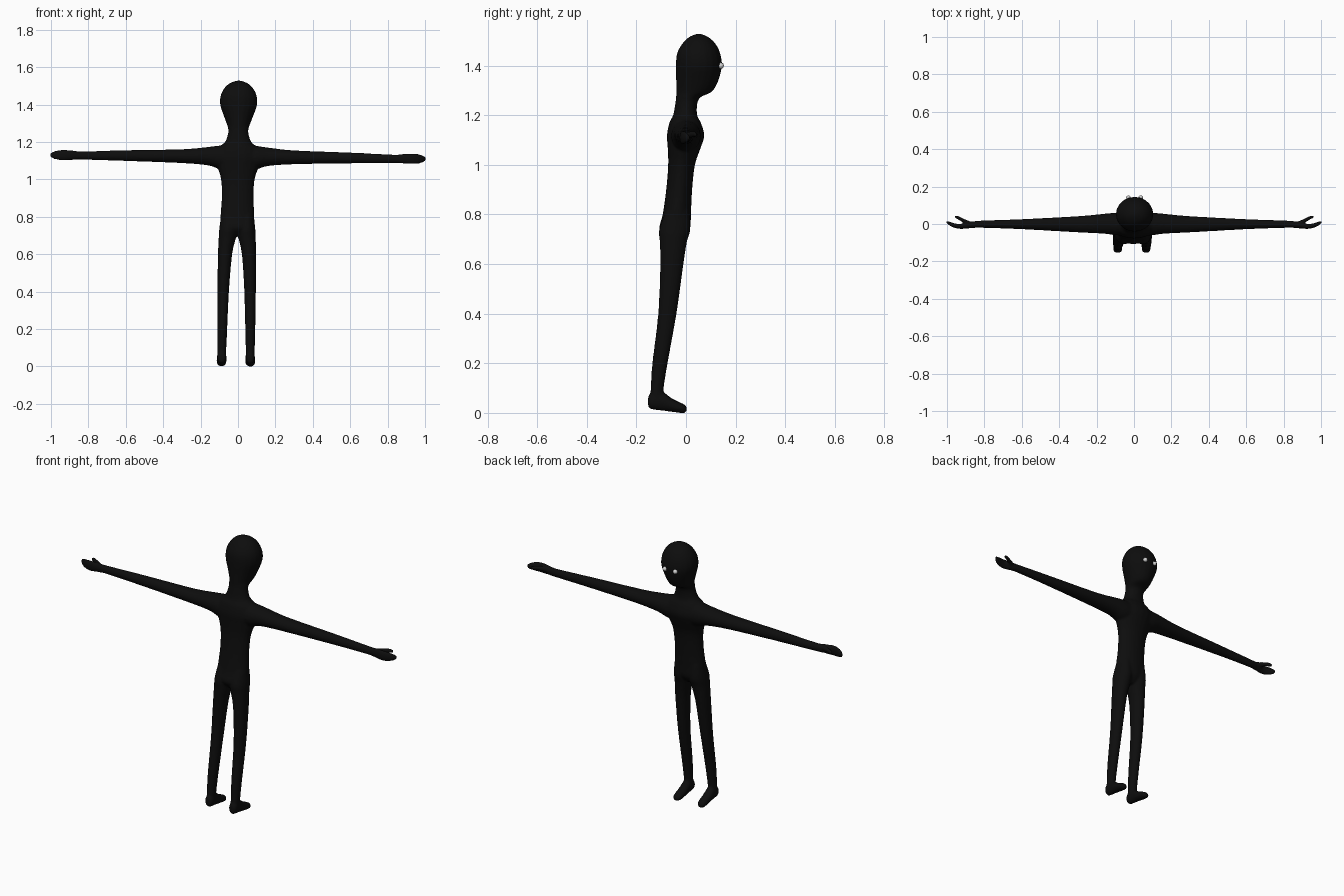
import bpy, bmesh, math
from mathutils import Vector, Matrix

SIDES = 20
TILT = Matrix.Translation((0, 0, 1.1)) @ Matrix.Rotation(0.0105, 4, 'Y') @ Matrix.Translation((0, 0, -1.1))


def material(name, rgb):
    m = bpy.data.materials.new(name)
    m.diffuse_color = (*rgb, 1)
    return m


black = material("black", (0.004, 0.004, 0.004))
white = material("eye white", (0.65, 0.65, 0.65))


def refine(rows, steps=3):
    """Catmull-Rom interpolation of profile rows."""
    out = []
    for i in range(len(rows) - 1):
        a, b, c, d = (rows[max(0, min(len(rows) - 1, i + k))] for k in (-1, 0, 1, 2))
        for s in range(steps):
            t = s / steps
            out.append([0.5 * (2 * q + (r - p) * t + (2 * p - 5 * q + 4 * r - w) * t * t
                               + (3 * q - p - 3 * r + w) * t ** 3)
                        for p, q, r, w in zip(a, b, c, d)])
    return out + [list(rows[-1])]


def loft(bm, rows, axis, side=1):
    """Rows: position along axis, then min and max across the two other axes."""
    others = [k for k in range(3) if k != axis]
    rings = []
    for pos, a0, a1, b0, b1 in refine(rows):
        ring = []
        for k in range(SIDES):
            t = 2 * math.pi * k / SIDES
            p = Vector((0, 0, 0))
            p[axis] = pos
            p[others[0]] = (a0 + a1) / 2 + (a1 - a0) / 2 * math.cos(t)
            p[others[1]] = (b0 + b1) / 2 + (b1 - b0) / 2 * math.sin(t)
            p.x *= side
            ring.append(bm.verts.new(p))
        rings.append(ring)
    for r, s in zip(rings, rings[1:]):
        for k in range(SIDES):
            j = (k + 1) % SIDES
            bm.faces.new((r[k], r[j], s[j], s[k]))
    bm.faces.new(rings[0][::-1])
    bm.faces.new(rings[-1])


bm = bmesh.new()

# Head, neck and torso: z, half width, back y, front y
trunk = [(0.70, 0.03, -0.075, -0.015), (0.74, 0.085, -0.108, 0.016), (0.80, 0.091, -0.094, 0.02),
         (0.90, 0.085, -0.08, 0.025), (1.00, 0.09, -0.072, 0.036), (1.07, 0.112, -0.074, 0.06),
         (1.12, 0.125, -0.077, 0.074), (1.17, 0.105, -0.067, 0.06), (1.20, 0.070, -0.052, 0.045),
         (1.25, 0.054, -0.043, 0.046), (1.275, 0.056, -0.04, 0.062), (1.295, 0.062, -0.04, 0.105),
         (1.34, 0.079, -0.04, 0.131), (1.40, 0.099, -0.041, 0.145), (1.45, 0.096, -0.036, 0.138),
         (1.49, 0.075, -0.014, 0.118), (1.515, 0.046, 0.012, 0.09), (1.528, 0.01, 0.042, 0.06)]
loft(bm, [(z, -w, w, b, f) for z, w, b, f in trunk], 2)

# Legs: z, inner x, outer x, back y, front y
leg = [(0.82, 0.01, 0.085, -0.08, 0.012), (0.74, 0.002, 0.096, -0.108, 0.018),
       (0.69, 0.006, 0.099, -0.106, 0.004), (0.60, 0.026, 0.102, -0.104, -0.01),
       (0.40, 0.041, 0.103, -0.112, -0.038), (0.20, 0.048, 0.102, -0.136, -0.074),
       (0.09, 0.052, 0.100, -0.143, -0.091), (0.04, 0.053, 0.099, -0.145, -0.09)]
# Feet: y, inner x, outer x, bottom z, top z
foot = [(-0.153, 0.067, 0.085, 0.03, 0.06), (-0.143, 0.054, 0.098, 0.016, 0.08),
        (-0.10, 0.051, 0.101, 0.010, 0.088), (-0.06, 0.050, 0.103, 0.005, 0.060),
        (-0.02, 0.052, 0.102, 0.000, 0.040), (-0.004, 0.060, 0.096, 0.001, 0.032),
        (0.003, 0.070, 0.086, 0.008, 0.024)]
# Arms: x, back y, front y, bottom z, top z
arm = [(0.03, -0.06, 0.06, 1.05, 1.185), (0.10, -0.06, 0.06, 1.055, 1.18),
       (0.16, -0.052, 0.055, 1.073, 1.172), (0.30, -0.045, 0.042, 1.084, 1.158),
       (0.60, -0.028, 0.026, 1.092, 1.15), (0.80, -0.021, 0.019, 1.096, 1.142),
       (0.87, -0.020, 0.014, 1.096, 1.142)]
# Palm and curled fingers
hand = [(0.84, -0.020, 0.014, 1.098, 1.140), (0.89, -0.024, 0.008, 1.094, 1.146),
        (0.93, -0.026, 0.000, 1.091, 1.149), (0.965, -0.019, 0.005, 1.094, 1.146),
        (0.99, -0.006, 0.014, 1.101, 1.138), (1.003, 0.006, 0.018, 1.110, 1.130)]
# Thumb
thumb = [(0.87, -0.012, 0.012, 1.112, 1.138), (0.90, 0.000, 0.024, 1.116, 1.143),
         (0.925, 0.014, 0.036, 1.120, 1.145), (0.945, 0.026, 0.045, 1.121, 1.144),
         (0.96, 0.032, 0.046, 1.124, 1.140)]
for side in (1, -1):
    loft(bm, leg, 2, side)
    loft(bm, foot, 1, side)
    for part in (arm, hand, thumb):
        loft(bm, part, 0, side)

bmesh.ops.recalc_face_normals(bm, faces=bm.faces)
bm.transform(TILT)
mesh = bpy.data.meshes.new("body")
bm.to_mesh(mesh)
bm.free()
body = bpy.data.objects.new("body", mesh)
bpy.context.collection.objects.link(body)
mesh.materials.append(black)

# Fuse the limbs into one smooth skin
fuse = body.modifiers.new("fuse", 'REMESH')
fuse.mode = 'VOXEL'
fuse.voxel_size = 0.006
fuse.use_smooth_shade = True
blend = body.modifiers.new("blend", 'SMOOTH')
blend.factor = 0.5
blend.iterations = 5

# Eyes
for side, name in ((1, "right_eye"), (-1, "left_eye")):
    bpy.ops.mesh.primitive_uv_sphere_add(segments=16, ring_count=10, radius=0.0125,
                                         location=TILT @ Vector((side * 0.033, 0.140, 1.40)))
    eye = bpy.context.object
    eye.name = name
    eye.data.materials.append(white)
    bpy.ops.object.shade_smooth()
